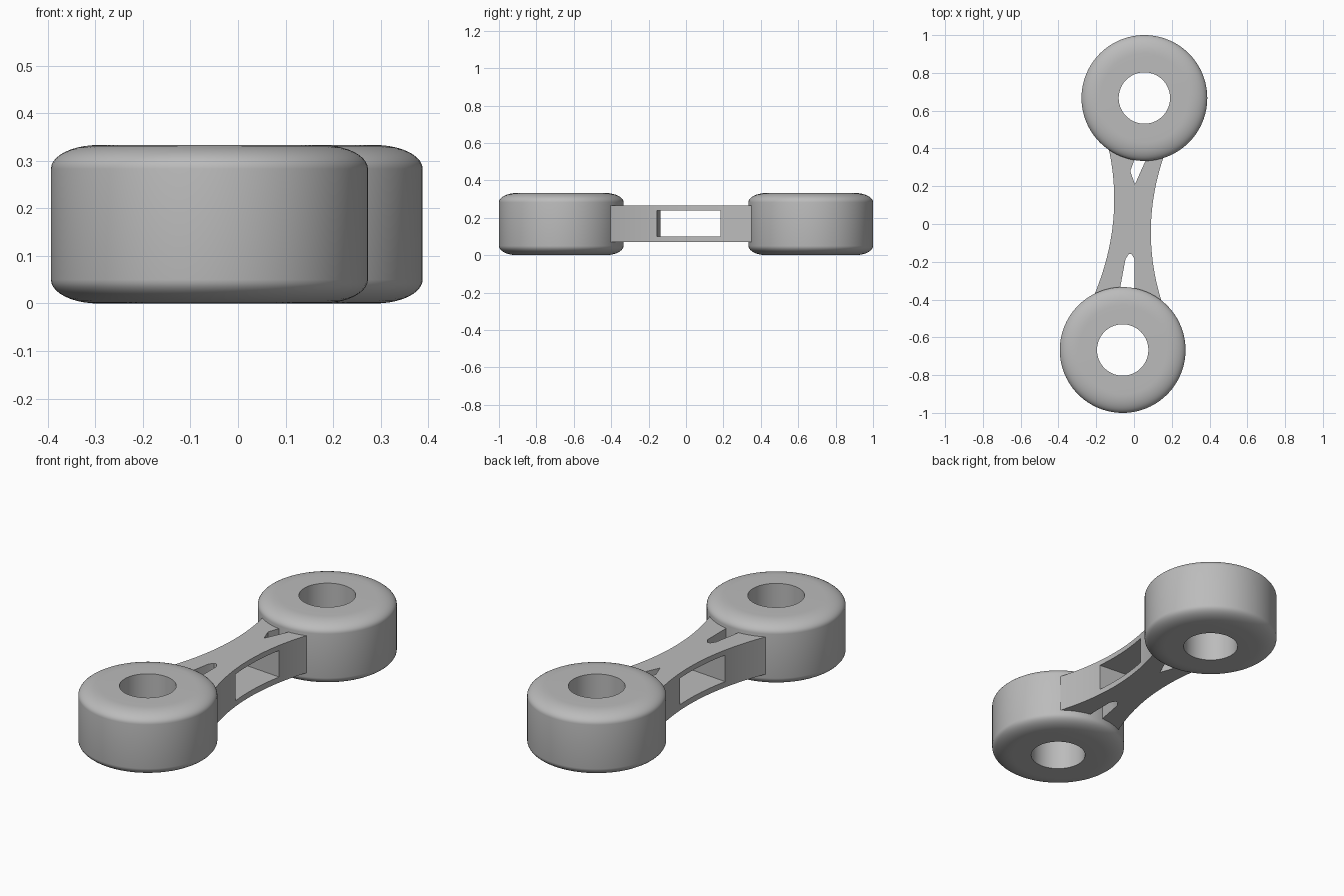
import bpy, bmesh, math
from mathutils import Matrix, Vector

cube = bpy.data.objects.get("Cube")
if cube:
    bpy.data.objects.remove(cube, do_unlink=True)

grey = bpy.data.materials.new("plain grey")
grey.use_nodes = True
grey.diffuse_color = (0.5, 0.5, 0.5, 1)
grey.node_tree.nodes["Principled BSDF"].inputs["Base Color"].default_value = (0.5, 0.5, 0.5, 1)

HEIGHT, RADIUS, HOLE = 0.333, 0.333, 0.136
ROUND_R, ROUND_Z = 0.10, 0.05
FRONT, BACK = Vector((-0.06, -0.667, 0)), Vector((0.055, 0.667, 0))


def make_object(name, bm):
    bmesh.ops.recalc_face_normals(bm, faces=bm.faces)
    mesh = bpy.data.meshes.new(name)
    bm.to_mesh(mesh)
    bm.free()
    mesh.materials.append(grey)
    obj = bpy.data.objects.new(name, mesh)
    bpy.context.collection.objects.link(obj)
    return obj


def prism(name, outline, low, high):
    bm = bmesh.new()
    face = bm.faces.new([bm.verts.new((x, y, low)) for x, y in outline])
    new = bmesh.ops.extrude_face_region(bm, geom=[face])["geom"]
    top = [v for v in new if isinstance(v, bmesh.types.BMVert)]
    bmesh.ops.translate(bm, verts=top, vec=(0, 0, high - low))
    return make_object(name, bm)


def smooth(obj):
    bpy.ops.object.select_all(action="DESELECT")
    obj.select_set(True)
    bpy.context.view_layer.objects.active = obj
    bpy.ops.object.shade_smooth_by_angle(angle=math.radians(35))


# Thick ring with rounded outer rims, turned around a vertical axis
def ring(name, centre):
    steps = 10
    quarter = [i / steps * math.pi / 2 for i in range(steps + 1)]
    upper = [(RADIUS - ROUND_R * (1 - math.cos(a)),
              HEIGHT - ROUND_Z * (1 - math.sin(a))) for a in quarter]
    lower = [(r, HEIGHT - z) for r, z in reversed(upper)]
    profile = [(HOLE, 0)] + lower + upper + [(HOLE, HEIGHT)]
    bm = bmesh.new()
    verts = [bm.verts.new((r, 0, z)) for r, z in profile]
    edges = [bm.edges.new((a, b)) for a, b in zip(verts, verts[1:] + verts[:1])]
    bmesh.ops.spin(bm, geom=verts + edges, axis=(0, 0, 1), cent=(0, 0, 0),
                   angle=math.tau, steps=96, use_duplicate=False)
    bmesh.ops.remove_doubles(bm, verts=bm.verts, dist=0.0001)
    bmesh.ops.translate(bm, verts=bm.verts, vec=centre)
    smooth(make_object(name, bm))


ring("front_ring", FRONT)
ring("back_ring", BACK)


# Connecting arm with two concave sides
def left_side(y):
    t = y - 0.1
    return -0.105 + 0.026 * t - 0.411 * t * t


def right_side(y):
    return 0.09 + 0.037 * y + 0.424 * y * y


ys = [-0.45 + 0.9 * i / 32 for i in range(33)]
outline = [(right_side(y), y) for y in ys] + [(left_side(y), y) for y in reversed(ys)]
arm = prism("connecting_arm", outline, 0.07, 0.267)

# Pointed slots through the arm beside each ring
back_slot = prism("back_slot_cutter",
                  [(0.005, 0.21), (0.09, 0.40), (0.025, 0.40), (-0.02, 0.28)], 0, HEIGHT)
front_slot = prism("front_slot_cutter",
                   [(-0.085, -0.40), (0.003, -0.40), (0.003, -0.185), (-0.012, -0.16),
                    (-0.028, -0.16), (-0.045, -0.185)], 0, HEIGHT)

# Rectangular window through the sides, square to the slanted arm
bm = bmesh.new()
bmesh.ops.create_cube(bm, size=1)
tilt = math.atan2(BACK.x - FRONT.x, BACK.y - FRONT.y)
bmesh.ops.transform(bm, verts=bm.verts, matrix=Matrix.Translation((0, 0.023, 0.17))
                    @ Matrix.Rotation(-tilt, 4, "Z") @ Matrix.Diagonal((0.8, 0.34, 0.14, 1)))
window = make_object("window_cutter", bm)

for cutter in (back_slot, front_slot, window):
    cutter.hide_render = True
    cutter.hide_viewport = True
    cut = arm.modifiers.new(cutter.name, "BOOLEAN")
    cut.operation = "DIFFERENCE"
    cut.solver = "EXACT"
    cut.object = cutter

# Bake the cuts, then smooth the concave sides only
bpy.context.view_layer.update()
cut_mesh = bpy.data.meshes.new_from_object(arm.evaluated_get(bpy.context.evaluated_depsgraph_get()))
arm.modifiers.clear()
arm.data = cut_mesh
for cutter in (back_slot, front_slot, window):
    bpy.data.objects.remove(cutter, do_unlink=True)
smooth(arm)
